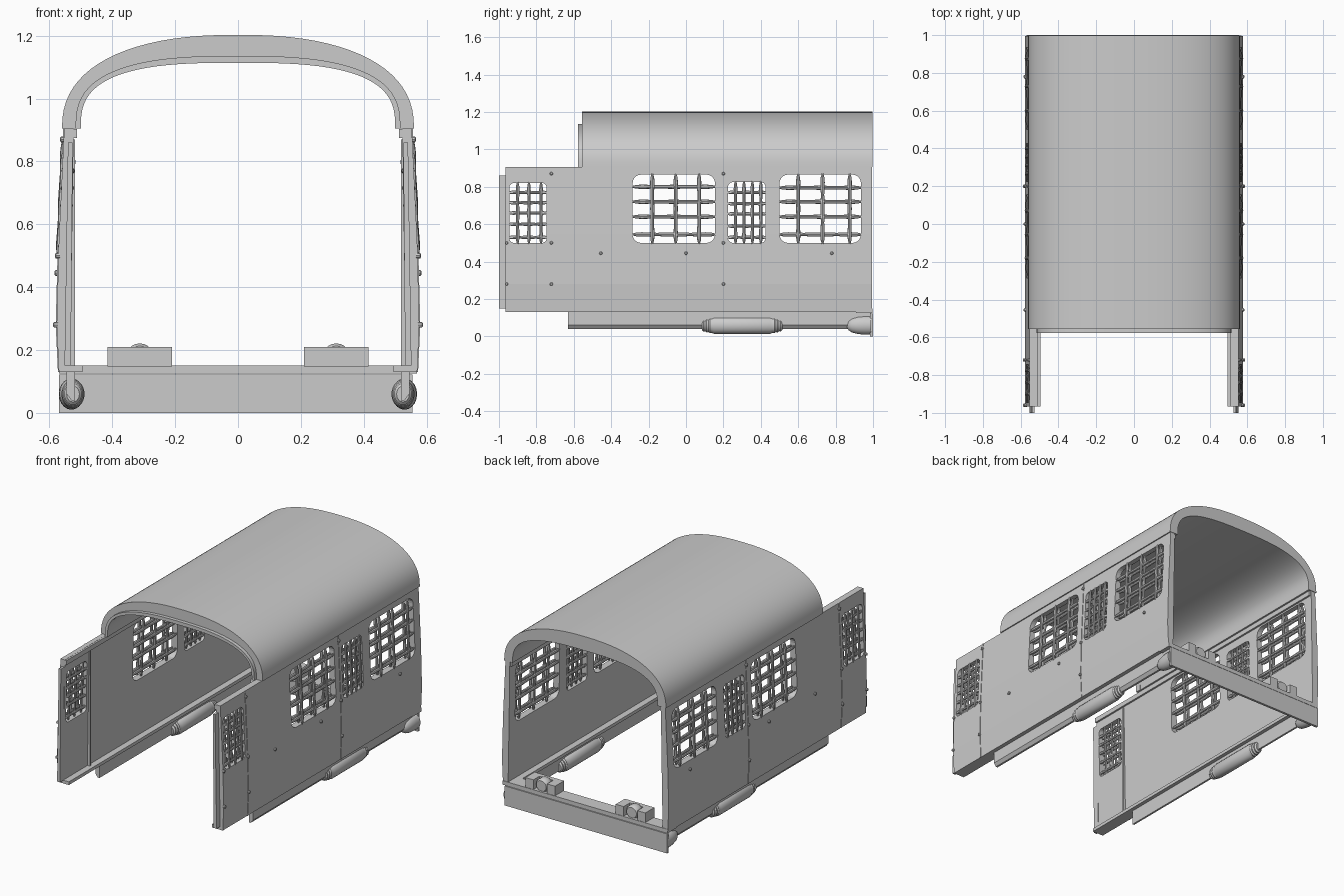
import bpy, bmesh, math
from mathutils import Vector

if "Cube" in bpy.data.objects:
    bpy.data.objects.remove(bpy.data.objects["Cube"])

grey = bpy.data.materials.new("light_grey")
grey.diffuse_color = (0.6, 0.6, 0.6, 1)
grey.use_nodes = True
grey.node_tree.nodes["Principled BSDF"].inputs["Base Color"].default_value = grey.diffuse_color


def finish(name, bm, mirror=False, smooth=False):
    bmesh.ops.recalc_face_normals(bm, faces=bm.faces)
    me = bpy.data.meshes.new(name)
    bm.to_mesh(me)
    bm.free()
    me.materials.append(grey)
    if smooth:
        for p in me.polygons:
            p.use_smooth = True
        me.set_sharp_from_angle(angle=math.radians(35))
    ob = bpy.data.objects.new(name, me)
    bpy.context.collection.objects.link(ob)
    if mirror:
        m = ob.modifiers.new("Mirror", 'MIRROR')
        m.use_clip = False
        m.use_mirror_merge = False
    return ob


def prism(bm, pts, y0, y1):
    """Extrude an x-z outline along y."""
    a = [bm.verts.new((x, y0, z)) for x, z in pts]
    b = [bm.verts.new((x, y1, z)) for x, z in pts]
    n = len(pts)
    for i in range(n):
        j = (i + 1) % n
        bm.faces.new((a[i], a[j], b[j], b[i]))
    bm.faces.new(a)
    bm.faces.new(b[::-1])


def box(bm, x0, x1, y0, y1, z0, z1):
    prism(bm, [(x0, z0), (x1, z0), (x1, z1), (x0, z1)], y0, y1)


def lathe(bm, p, q, prof, ru, rx, n=8):
    """Round body from p to q; prof = (fraction along, radius factor)."""
    p, q = Vector(p), Vector(q)
    d = (q - p).normalized()
    u = Vector((1, 0, 0)) if abs(d.x) < 0.9 else Vector((0, 1, 0))
    v = d.cross(u)
    rings = []
    for t, r in prof:
        c = p.lerp(q, t)
        rings.append([bm.verts.new(c + u * (rx * r * math.cos(2 * math.pi * k / n))
                                   + v * (ru * r * math.sin(2 * math.pi * k / n))) for k in range(n)])
    for a, b in zip(rings, rings[1:]):
        for k in range(n):
            bm.faces.new((a[k], a[(k + 1) % n], b[(k + 1) % n], b[k]))
    bm.faces.new(rings[0])
    bm.faces.new(rings[-1][::-1])


OUT = [(0.13, 0.570), (0.28, 0.577), (0.55, 0.570), (0.905, 0.553)]


def outer(z):
    """Outside x of the wall at height z."""
    for (z0, x0), (z1, x1) in zip(OUT, OUT[1:]):
        if z <= z1:
            return x0 + (x1 - x0) * (z - z0) / (z1 - z0)
    return OUT[-1][1]


# windows: y0, y1, z0, z1, upright bar y positions, cross bar z positions
WINDOWS = [
    (-0.945, -0.745, 0.50, 0.82, (-0.90, -0.84, -0.775), (0.53, 0.60, 0.66, 0.715, 0.77)),
    (-0.285, 0.155, 0.50, 0.865, (-0.18, -0.055, 0.07), (0.545, 0.64, 0.72, 0.80)),
    (0.225, 0.425, 0.50, 0.825, (0.265, 0.31, 0.355, 0.40), (0.53, 0.59, 0.655, 0.71, 0.77)),
    (0.50, 0.935, 0.50, 0.865, (0.60, 0.73, 0.875), (0.545, 0.64, 0.72, 0.795)),
]

# side wall with rounded window openings
bm = bmesh.new()
prism(bm, [(x, z) for z, x in OUT] + [(0.523, 0.905), (0.527, 0.6), (0.535, 0.13)], -0.965, 0.995)
wall = finish("side_wall", bm)
bm = bmesh.new()
for y0, y1, z0, z1, _, _ in WINDOWS:
    r = 0.045 if y1 - y0 > 0.3 else 0.025
    ring = []
    for k, (cy, cz) in enumerate([(y1 - r, z1 - r), (y0 + r, z1 - r), (y0 + r, z0 + r), (y1 - r, z0 + r)]):
        for s in range(6):
            a = math.pi / 2 * (k + s / 5)
            ring.append((cy + r * math.cos(a), cz + r * math.sin(a)))
    a = [bm.verts.new((0.4, y, z)) for y, z in ring]
    b = [bm.verts.new((0.7, y, z)) for y, z in ring]
    for i in range(len(ring)):
        j = (i + 1) % len(ring)
        bm.faces.new((a[i], a[j], b[j], b[i]))
    bm.faces.new(a)
    bm.faces.new(b[::-1])
cutter = finish("window_cutter", bm)
cutter.hide_render = True
mod = wall.modifiers.new("Windows", 'BOOLEAN')
mod.object, mod.operation, mod.solver = cutter, 'DIFFERENCE', 'EXACT'
bpy.context.view_layer.update()
cut = bpy.data.meshes.new_from_object(wall.evaluated_get(bpy.context.evaluated_depsgraph_get()))
wall.modifiers.clear()
wall.data = cut
bpy.data.objects.remove(cutter)
wall.modifiers.new("Mirror", 'MIRROR').use_mirror_merge = False

# lattice bars, one layer outside and one inside the opening
BAR = [(0, 0.35), (0.05, 0.8), (0.12, 1), (0.3, 0.75), (0.5, 0.95), (0.7, 0.75), (0.88, 1), (0.95, 0.8), (1, 0.35)]
bm = bmesh.new()
for y0, y1, z0, z1, ups, crosses in WINDOWS:
    r = 0.012 if y1 - y0 > 0.3 else 0.010
    for off in (0.0, -0.026):
        for y in ups:
            lathe(bm, (outer(z0) + off, y, z0 - 0.005), (outer(z1) + off, y, z1 + 0.005), BAR, r, r * 0.8)
        for z in crosses:
            x = outer(z) + off - 0.006
            lathe(bm, (x, y0 - 0.005, z), (x, y1 + 0.005, z), BAR, r, r * 0.8)
finish("window_bars", bm, True, True)

# rivets
bm = bmesh.new()
spots = [(y, z) for y in (-0.72, 0.2) for z in (0.28, 0.5, 0.87)] + [(-0.96, 0.28), (-0.96, 0.5)]
for y, z in spots + [(y, 0.445) for y in (-0.455, 0.0, 0.78)]:
    lathe(bm, (outer(z) - 0.005, y, z), (outer(z) + 0.011, y, z), [(0, 1), (0.8, 1), (1, 0.6)], 0.009, 0.009)
finish("rivets", bm, True)

# panel seams outside, and the inside joint
bm = bmesh.new()
for y in (-0.72, 0.2):
    prism(bm, [(x + 0.003, z) for z, x in OUT] + [(x - 0.004, z) for z, x in OUT[::-1]], y - 0.003, y + 0.003)
box(bm, 0.518, 0.537, -0.725, -0.715, 0.15, 0.87)
finish("panel_seams", bm, True)

# front edge strip, floor flange, top rail and lower skirt
bm = bmesh.new()
prism(bm, [(0.532, 0.15), (0.552, 0.15), (0.541, 0.86), (0.526, 0.86)], -1.0, -0.96)
finish("front_edge_strip", bm, True)
bm = bmesh.new()
box(bm, 0.495, 0.568, -0.965, 0.99, 0.13, 0.15)
finish("floor_flange", bm, True)
bm = bmesh.new()
box(bm, 0.512, 0.55, -0.965, 0.99, 0.875, 0.904)
finish("top_rail", bm, True)
bm = bmesh.new()
prism(bm, [(0.518, 0.04), (0.53, 0.04), (0.545, 0.06), (0.545, 0.131), (0.518, 0.131)], -0.63, 0.99)
finish("lower_skirt", bm, True)


# curved roof and its front lip
def arch(a, h, n, steps=40):
    pts = []
    for i in range(steps + 1):
        t = math.pi * i / steps
        c, s = math.cos(t), max(math.sin(t), 0)
        pts.append((a * math.copysign(abs(c) ** (2 / n), c), 0.905 + h * s ** (2 / n)))
    return pts


def shell(name, o, i, y0, y1):
    bm = bmesh.new()
    rows = [[bm.verts.new((x, y, z)) for x, z in p] for p, y in ((o, y0), (o, y1), (i, y1), (i, y0))]
    for a, b in zip(rows, rows[1:] + rows[:1]):
        for k in range(len(o) - 1):
            bm.faces.new((a[k], a[k + 1], b[k + 1], b[k]))
    bm.faces.new([r[0] for r in rows])
    bm.faces.new([r[-1] for r in rows][::-1])
    return finish(name, bm, False, True)


shell("roof", arch(0.56, 0.298, 2.35), arch(0.502, 0.21, 2.9), -0.555, 0.998)
shell("roof_front_lip", arch(0.517, 0.231, 2.75), arch(0.5, 0.209, 2.9), -0.577, -0.54)

# side tanks with ribbed ends, and half tanks at the rear
TANK = [(0, 0.55), (0.02, 0.75), (0.04, 0.7), (0.06, 0.85), (0.08, 0.8), (0.1, 0.93), (0.12, 0.88), (0.15, 1)]
bm = bmesh.new()
lathe(bm, (0.525, 0.085, 0.06), (0.525, 0.515, 0.06), TANK + [(1 - t, r) for t, r in TANK[::-1]], 0.046, 0.037, 20)
finish("side_tank", bm, True, True)
bm = bmesh.new()
lathe(bm, (0.53, 0.862, 0.06), (0.53, 0.99, 0.06),
      [(0, 0.3), (0.06, 0.55), (0.2, 0.78), (0.45, 0.95), (0.7, 1), (1, 1)], 0.05, 0.04, 20)
finish("rear_tank", bm, True, True)

# rear beam and sill
bm = bmesh.new()
box(bm, -0.57, 0.555, 0.985, 1.0, 0.005, 0.122)
prism(bm, [(-0.57, 0.0), (-0.57, 0.02), (0.555, 0.02), (0.555, 0.0)], 0.985, 1.0)
finish("rear_beam", bm)
bm = bmesh.new()
box(bm, -0.57, 0.57, 0.91, 0.998, 0.125, 0.15)
finish("rear_sill", bm)

# rear brackets, each holding a roller
bm = bmesh.new()
box(bm, 0.21, 0.415, 0.905, 0.935, 0.148, 0.21)
for x0, x1 in ((0.21, 0.265), (0.36, 0.415)):
    box(bm, x0, x1, 0.935, 0.995, 0.148, 0.21)
finish("rear_bracket", bm, True)
bm = bmesh.new()
lathe(bm, (0.3125, 0.925, 0.18), (0.3125, 0.985, 0.18), [(0, 0.8), (0.2, 1), (0.8, 1), (1, 0.8)], 0.041, 0.043, 20)
finish("rear_roller", bm, True, True)
